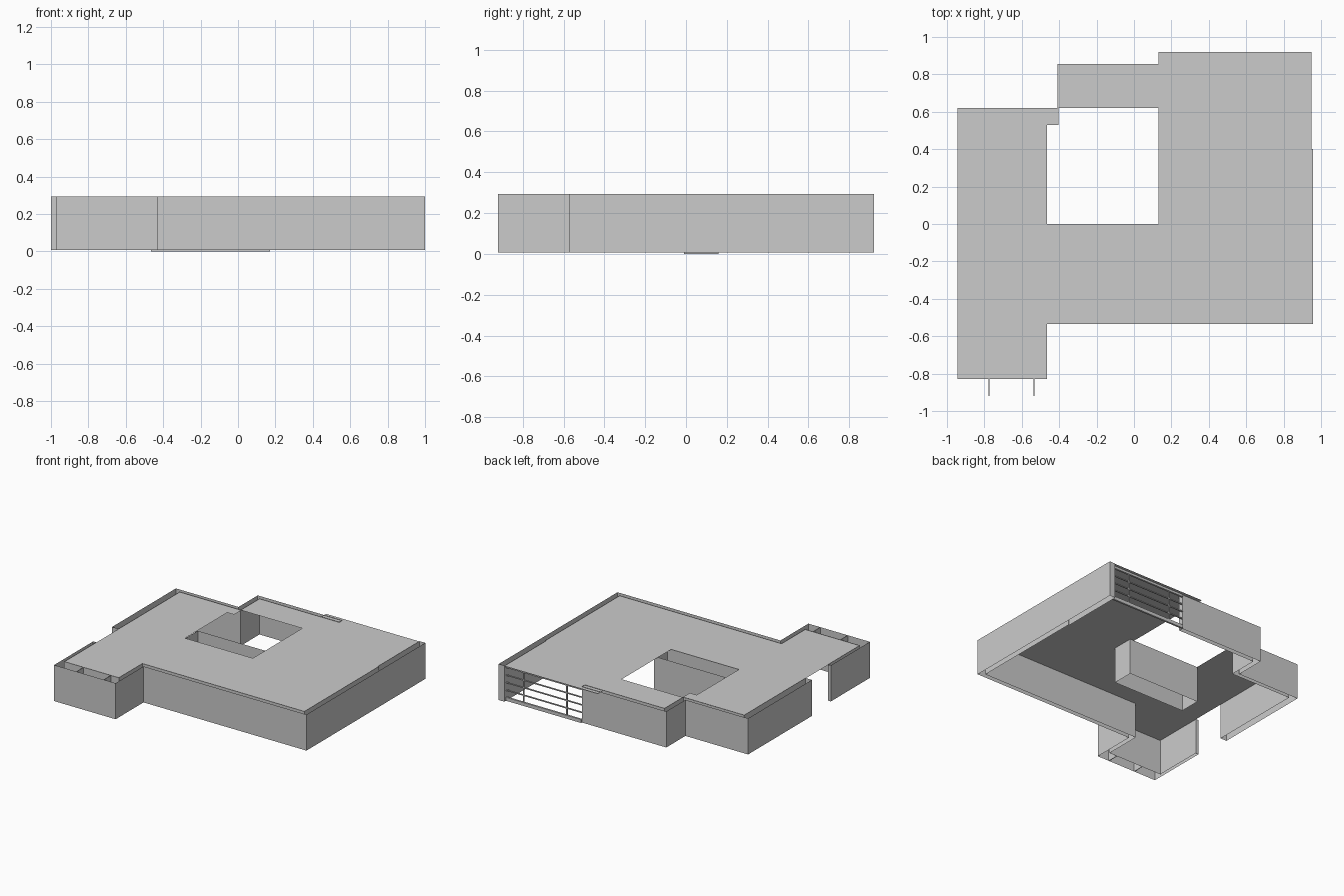
import bpy, bmesh

if "Cube" in bpy.data.objects:
    bpy.data.objects.remove(bpy.data.objects["Cube"])

BASE, TOP, ROOF = 0.008, 0.294, 0.291


def new_object(name, bm):
    mesh = bpy.data.meshes.new(name)
    bm.to_mesh(mesh)
    bm.free()
    ob = bpy.data.objects.new(name, mesh)
    bpy.context.collection.objects.link(ob)
    return ob


def hollow_wall(name, path, z0=BASE, z1=TOP):
    """Closed plan outline raised into upright sheets, open at top and bottom."""
    bm = bmesh.new()
    low = [bm.verts.new((x, y, z0)) for x, y in path]
    high = [bm.verts.new((x, y, z1)) for x, y in path]
    n = len(path)
    for i in range(n):
        j = (i + 1) % n
        bm.faces.new((low[i], low[j], high[j], high[i]))
    bmesh.ops.recalc_face_normals(bm, faces=bm.faces)
    return new_object(name, bm)


def flat_sheet(name, loops, z):
    """Flat face with holes, filled between plan outlines."""
    bm = bmesh.new()
    for loop in loops:
        vs = [bm.verts.new((x, y, z)) for x, y in loop]
        for i in range(len(vs)):
            bm.edges.new((vs[i - 1], vs[i]))
    bmesh.ops.triangle_fill(bm, edges=bm.edges[:], use_beauty=True,
                            normal=(0, 0, 1))
    return new_object(name, bm)


def box(name, x0, x1, y0, y1, z0, z1):
    bm = bmesh.new()
    bmesh.ops.create_cube(bm, size=1)
    for v in bm.verts:
        v.co = ((x0 + x1) / 2 + v.co.x * (x1 - x0),
                (y0 + y1) / 2 + v.co.y * (y1 - y0),
                (z0 + z1) / 2 + v.co.z * (z1 - z0))
    return new_object(name, bm)


# Right, front and front-left wing walls: outer skin, then inner skin back
hollow_wall("front_and_right_wall", [
    (0.95, 0.92), (1, 0.92), (1, -0.57), (-0.43, -0.57), (-0.43, -0.92),
    (-0.97, -0.92), (-0.97, -0.43), (-0.945, -0.43), (-0.945, -0.83),
    (-0.465, -0.83), (-0.465, -0.535), (0.957, -0.535), (0.957, 0.4),
    (0.95, 0.4)])

# Left and rear walls
hollow_wall("left_and_rear_wall", [
    (-1, -0.15), (-1, 0.65), (-0.45, 0.65), (-0.45, 0.89), (0.29, 0.89),
    (0.29, 0.855), (-0.41, 0.855), (-0.41, 0.62), (-0.945, 0.62),
    (-0.945, -0.15)])

# Cross pieces in the deep front wall cavity
for i, x in enumerate((-0.775, -0.535)):
    box(f"cavity_divider_{i + 1}", x - 0.002, x + 0.002, -0.92, -0.83,
        BASE, TOP)

# Hollow partition along the front of the courtyard
hollow_wall("courtyard_partition",
            [(-0.465, -0.01), (0.17, -0.01), (0.17, 0.16), (-0.465, 0.16)],
            0.0, 0.288)

# Roof with courtyard opening
flat_sheet("roof", [
    [(-0.945, 0.62), (-0.41, 0.621), (-0.41, 0.855), (0.13, 0.855),
     (0.13, 0.92), (0.95, 0.92), (0.95, 0.4), (0.957, 0.4),
     (0.957, -0.535), (-0.465, -0.535), (-0.465, -0.83), (-0.945, -0.83)],
    [(-0.465, 0), (0.13, 0), (0.13, 0.62), (-0.405, 0.62),
     (-0.405, 0.53), (-0.465, 0.53)]], ROOF)

# Rear window: sill, head, rails and mullions
box("window_sill", 0.29, 0.95, 0.885, 0.9, BASE, 0.035)
box("window_head", 0.29, 0.95, 0.885, 0.9, 0.27, 0.288)
for i, z in enumerate((0.09, 0.15, 0.21)):
    box(f"window_rail_{i + 1}", 0.29, 0.95, 0.888, 0.897, z - 0.004, z + 0.004)
for i, x in enumerate((0.42, 0.80)):
    box(f"window_mullion_{i + 1}", x - 0.004, x + 0.004, 0.888, 0.897,
        0.035, 0.27)
